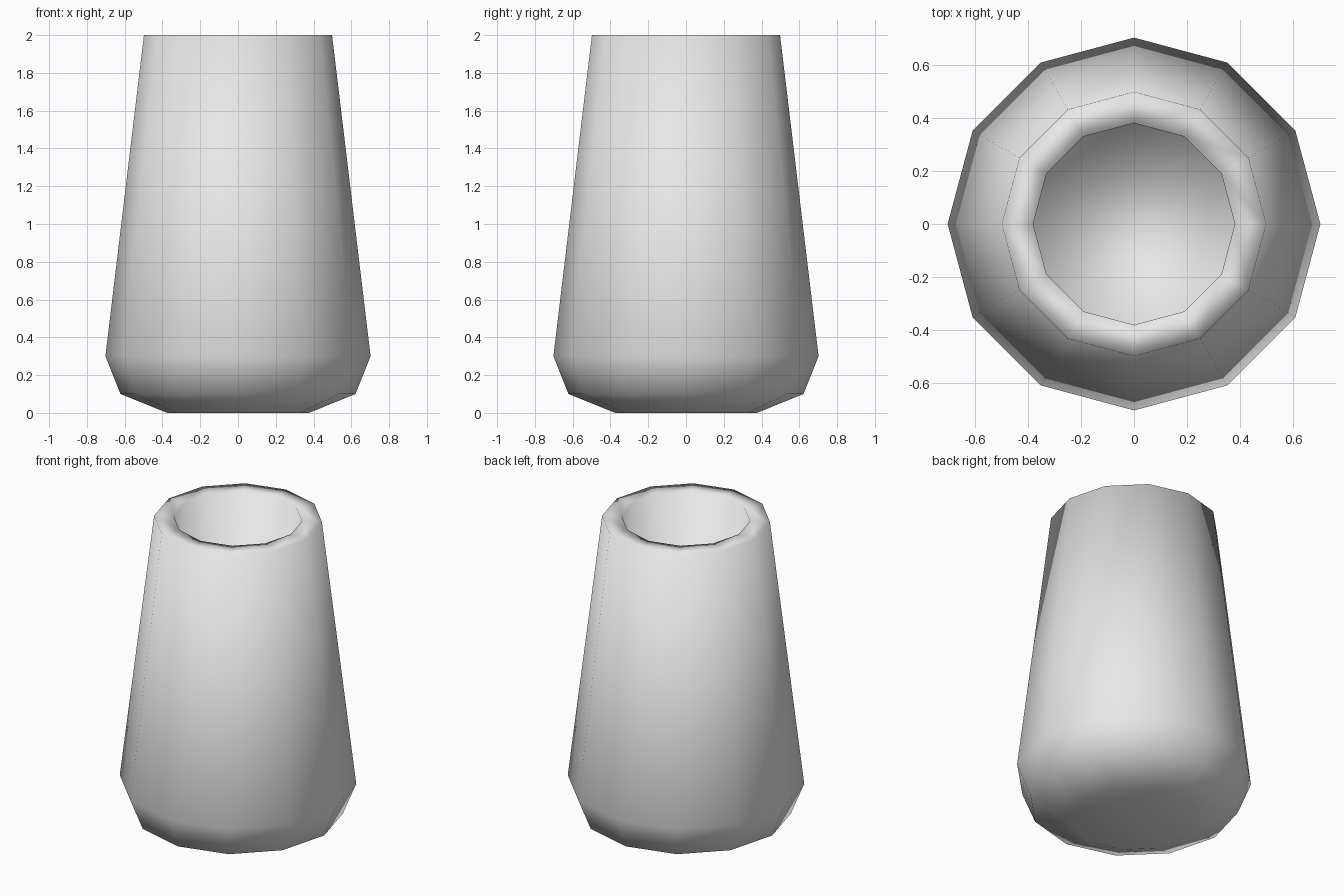
import bpy, bmesh
from math import cos, sin, tau

cube = bpy.data.objects.get("Cube")
if cube:
    bpy.data.objects.remove(cube, do_unlink=True)

SIDES = 12

# Plain grey material
grey = bpy.data.materials.new("light_grey")
grey.use_nodes = True
colour = (0.8, 0.8, 0.8, 1.0)
grey.diffuse_color = colour
grey.node_tree.nodes["Principled BSDF"].inputs["Base Color"].default_value = colour

# Radius and height: base, foot chamfer, belly, outer rim, inner rim, cavity floor
profile = [(0.375, 0), (0.622, 0.1), (0.702, 0.3),
           (0.498, 2), (0.38, 2), (0.38, 0.1)]

# Turn the profile into rings and bridge them
bm = bmesh.new()
rings = []
for radius, height in profile:
    rings.append([bm.verts.new((radius * cos(tau * i / SIDES),
                                radius * sin(tau * i / SIDES), height))
                  for i in range(SIDES)])
for low, high in zip(rings, rings[1:]):
    for i in range(SIDES):
        j = (i + 1) % SIDES
        bm.faces.new((low[i], low[j], high[j], high[i]))

# Close the underside and the cavity floor
bm.faces.new(rings[0][::-1])
bm.faces.new(rings[-1])
for face in bm.faces:
    face.smooth = True

mesh = bpy.data.meshes.new("vase_body")
bm.to_mesh(mesh)
bm.free()
mesh.materials.append(grey)
vase = bpy.data.objects.new("vase_body", mesh)
bpy.context.collection.objects.link(vase)
